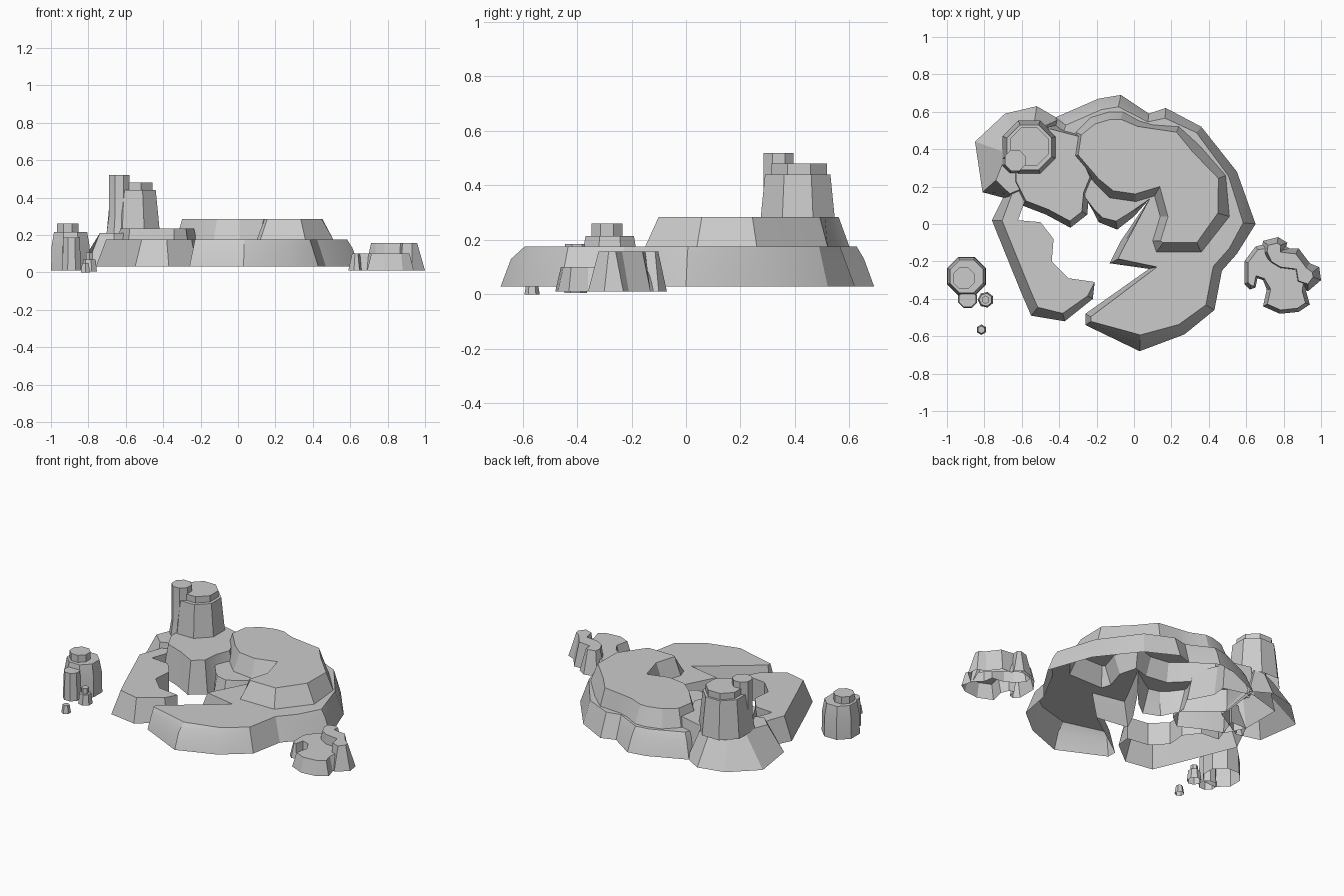
import bpy
import bmesh
import math
from mathutils import Vector

default_cube = bpy.data.objects.get("Cube")
if default_cube:
    bpy.data.objects.remove(default_cube, do_unlink=True)

stone = bpy.data.materials.new("grey_stone")
stone.use_nodes = True
stone_colour = (0.6, 0.6, 0.6, 1)
stone.diffuse_color = stone_colour
stone.node_tree.nodes["Principled BSDF"].inputs["Base Color"].default_value = stone_colour


def inset_outline(points, insets):
    """Move each corner of a counter-clockwise outline inwards by its own distance."""
    moved = []
    for i, point in enumerate(points):
        before = (point - points[i - 1]).normalized()
        after = (points[(i + 1) % len(points)] - point).normalized()
        normal_a = Vector((-before.y, before.x))
        normal_b = Vector((-after.y, after.x))
        mitre = (normal_a + normal_b) / max(0.5, 1 + normal_a.dot(normal_b))
        moved.append(point + mitre * insets[i])
    return moved


def slope(corners, base, top, chamfer=None):
    """Rings of a sloped rock mass; corners are (x, y, inset) in hundredths, counter-clockwise."""
    points = [Vector((x, y)) / 100 for x, y, _ in corners]
    insets = [inset / 100 for _, _, inset in corners]
    rings = [(points, base)]
    if chamfer:
        part = (chamfer - base) / (top - base)
        rings.append((inset_outline(points, [min(d, 0.05) * part for d in insets]), chamfer))
    rings.append((inset_outline(points, insets), top))
    return rings


def build(name, *tiers):
    """Hollow shell of stacked tiers; each flat top is cut open under the next tier."""
    bm = bmesh.new()
    rims = []
    for rings in tiers:
        loops = [[bm.verts.new((p.x, p.y, height)) for p in outline] for outline, height in rings]
        for lower, upper in zip(loops, loops[1:]):
            for i in range(len(lower)):
                j = (i + 1) % len(lower)
                bm.faces.new((lower[i], lower[j], upper[j], upper[i]))
        rims.append((loops[0], loops[-1]))
    for i, (_, rim) in enumerate(rims):
        bounds = [rim] + [foot for foot, _ in rims[i + 1:i + 2]]
        edges = [bm.edges.get((loop[k - 1], loop[k])) for loop in bounds for k in range(len(loop))]
        bmesh.ops.triangle_fill(bm, edges=edges, use_beauty=True, normal=(0, 0, 1))
    mesh = bpy.data.meshes.new(name)
    bm.to_mesh(mesh)
    bm.free()
    mesh.materials.append(stone)
    obj = bpy.data.objects.new(name, mesh)
    bpy.context.collection.objects.link(obj)
    bpy.ops.object.select_all(action="DESELECT")
    obj.select_set(True)
    bpy.context.view_layer.objects.active = obj
    bpy.ops.object.shade_smooth_by_angle(angle=math.radians(22))


def pillar(name, x, y, profile, sides=8):
    """Faceted column from (radius, height) pairs."""
    rings = []
    for radius, height in profile:
        angles = [math.tau * (i + 0.5) / sides for i in range(sides)]
        outline = [Vector((x + radius * math.cos(a), y + radius * math.sin(a))) for a in angles]
        rings.append((outline, height))
    build(name, rings)


# Lower terrace with the cleft and the shelf facing the lagoon
lower_tier = slope([
    (-26, -54, 3), (3, -68, 8), (27, -59, 6), (43, -46, 5), (47, -25, 5),
    (55, -16, 5), (65, 0, 6), (55, 28, 5), (36, 52, 4), (17, 62, 5),
    (8, 59, 4), (-7, 69, 6), (-19, 67, 6), (-42, 57, 6), (-45, 30, 0),
    (-26, 14, 0), (-22, 7, 1), (-19, 1, 3), (-9, -3, 4), (0, 4, 3),
    (8, 13, 2), (-7, -9, 3), (-13, -21, 3), (8, -24, 3), (-26, -48, 3),
], 0.03, 0.175, chamfer=0.13)

# Upper terrace curling around the shelf
upper_tier = slope([
    (-21, 22, 3), (-13, 14, 4), (1, 12, 4), (11, 15, 4), (14, 4, 4),
    (10, -9, 4), (12, -15, 5), (36, -15, 5), (51, 4, 6), (49, 26, 4),
    (35, 42, 5), (24, 52, 3), (10, 53, 2), (3, 55, 3), (-6, 60, 4),
    (-13, 60, 4), (-23, 57, 4), (-31, 49, 3), (-33, 36, 3),
], 0.175, 0.285)
build("terraces", lower_tier, upper_tier)

# Curved arm enclosing the lagoon
build("lagoon_arm", slope([
    (-76, 2, 5), (-61, -35, 5), (-55, -49, 5), (-37, -52, 4), (-22, -40, 3),
    (-21, -31, 0), (-35, -29, 0), (-44, -20, 0), (-43, -8, 0), (-50, 1, 0),
    (-62, 2, 0), (-55, 22, 0), (-66, 22, 3),
], 0.03, 0.175))

# Rock slopes and ledge under the tower
build("tower_slope", slope([
    (-81, 17, 8), (-66, 13, 3), (-45, 25, 0), (-40, 56, 6), (-52, 63, 9),
    (-69, 59, 11), (-85, 44, 16),
], 0.03, 0.21))
build("tower_ledge", slope([
    (-66, 22, 3), (-60, 10, 3), (-47, 5, 3), (-34, -2, 3), (-25, 5, 3),
    (-24, 16, 3), (-19, 25, 4), (-27, 40, 3), (-26, 49, 3), (-45, 54, 3),
    (-66, 48, 3),
], 0.03, 0.235))

# Tower, its cap and the slim column beside it
pillar("tower", -0.56, 0.41, [(0.155, 0.2), (0.145, 0.3), (0.13, 0.44)])
pillar("tower_cap", -0.56, 0.415, [(0.11, 0.43), (0.11, 0.48)])
pillar("tower_column", -0.635, 0.34, [(0.075, 0.2), (0.06, 0.3), (0.06, 0.52)])

# Left islet with its cap, side column and pebbles
pillar("left_islet", -0.895, -0.28, [(0.113, 0.01), (0.11, 0.14), (0.096, 0.215)])
pillar("left_islet_cap", -0.91, -0.29, [(0.062, 0.2), (0.062, 0.26)])
pillar("left_islet_column", -0.89, -0.4, [(0.054, 0.01), (0.048, 0.185)])
pillar("large_pebble", -0.793, -0.405, [(0.043, 0.005), (0.035, 0.07)], 7)
pillar("large_pebble_cap", -0.793, -0.405, [(0.022, 0.06), (0.022, 0.105)], 6)
pillar("small_pebble", -0.816, -0.565, [(0.028, 0), (0.02, 0.05)], 6)

# Right islet in two steps
build("right_islet_step", slope([
    (59, -32, 2), (62, -35, 2), (65, -34, 1), (66, -29, 1), (69, -30, 1),
    (71, -35, 2), (69, -44, 2), (78, -48, 2), (88, -47, 2), (94, -43, 2),
    (92, -36, 2), (96, -25, 4), (86, -15, 4), (77, -9, 3), (65, -12, 2),
    (59, -20, 2),
], 0.01, 0.1))
build("right_islet_top", slope([
    (68, -16, 3), (73, -21, 1), (78, -24, 1), (86, -25, 1), (87, -31, 1),
    (93, -36, 3), (100, -30, 4), (99, -23, 4), (94, -21, 3), (88, -13, 3),
    (81, -13, 2), (82, -10, 3), (77, -7, 3), (69, -9, 3),
], 0.01, 0.158))
